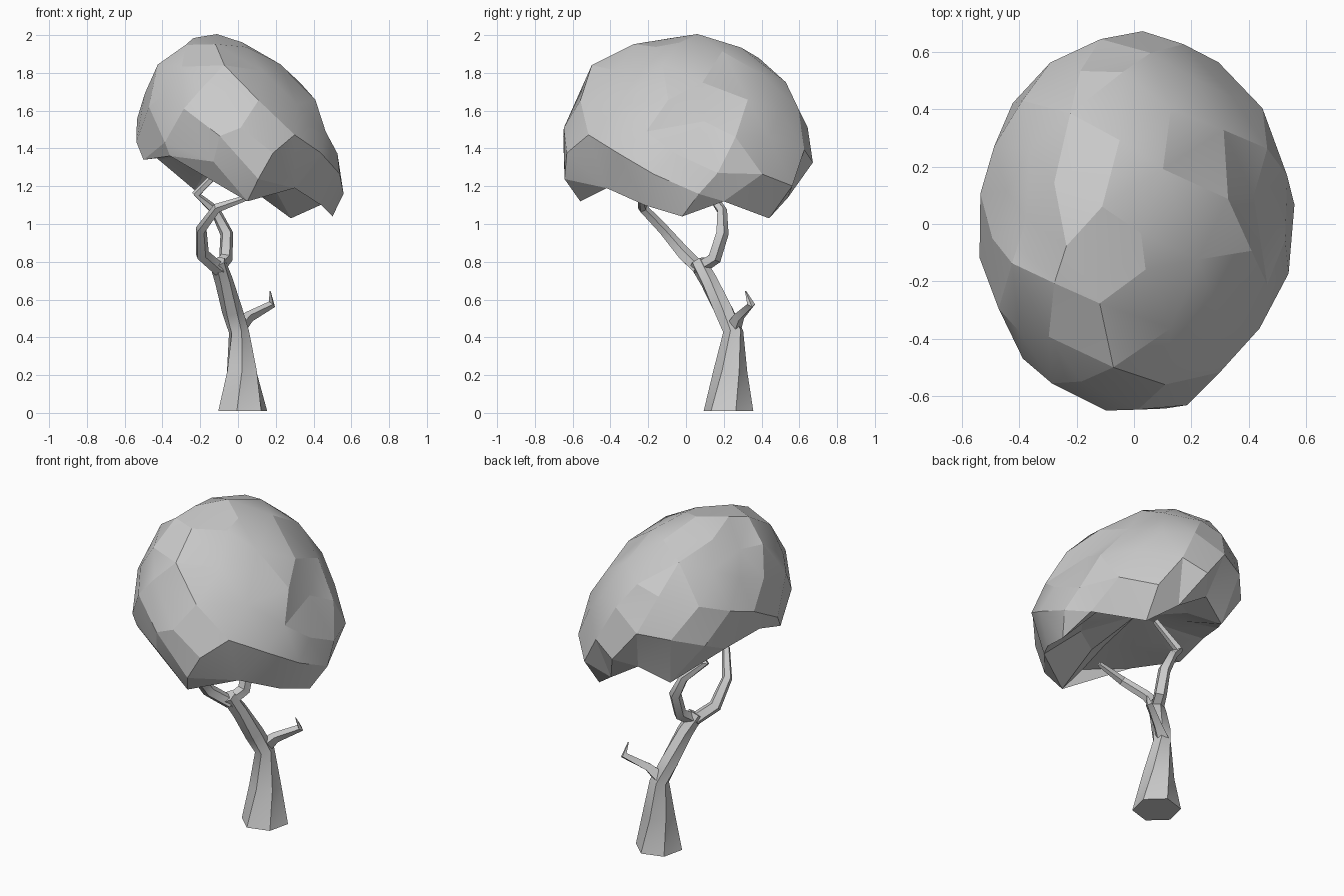
import bpy, bmesh, math, random
from mathutils import Vector

random.seed(4)
cube = bpy.data.objects.get("Cube")
if cube:
    bpy.data.objects.remove(cube, do_unlink=True)

grey = bpy.data.materials.new("plain_grey")
grey.use_nodes = True
GREY = (0.6, 0.6, 0.6, 1)
grey.diffuse_color = GREY
grey.node_tree.nodes["Principled BSDF"].inputs["Base Color"].default_value = GREY


def finish(bm, name, angle):
    """Turn a bmesh into a shaded object."""
    mesh = bpy.data.meshes.new(name)
    bm.to_mesh(mesh)
    bm.free()
    mesh.materials.append(grey)
    obj = bpy.data.objects.new(name, mesh)
    bpy.context.collection.objects.link(obj)
    bpy.ops.object.select_all(action="DESELECT")
    obj.select_set(True)
    bpy.context.view_layer.objects.active = obj
    bpy.ops.object.shade_smooth_by_angle(angle=math.radians(angle))


def limb(name, path, sides, twist=0.0):
    """Low-poly tube through (x, y, z, radius) stations."""
    bm = bmesh.new()
    pts = [Vector(p[:3]) for p in path]
    rings = []
    for i, p in enumerate(pts):
        tangent = (pts[min(i + 1, len(pts) - 1)] - pts[max(i - 1, 0)]).normalized()
        if i == 0 and name == "trunk":
            tangent = Vector((0, 0, 1))
        u = Vector((1, 0.3, 0))
        u = (u - tangent * u.dot(tangent)).normalized()
        v = tangent.cross(u)
        ring = []
        for k in range(sides):
            a = math.tau * k / sides + twist * i
            ring.append(bm.verts.new(p + (u * math.cos(a) + v * math.sin(a)) * path[i][3]))
        rings.append(ring)
    for low, high in zip(rings, rings[1:]):
        for k in range(sides):
            n = (k + 1) % sides
            bm.faces.new((low[k], low[n], high[n]))
            bm.faces.new((low[k], high[n], high[k]))
    bm.faces.new(rings[0][::-1])
    bm.faces.new(rings[-1])
    finish(bm, name, 35)


# Leaning trunk with a flared foot, a stub and two branches
limb("trunk", [(.025, .225, .01, .135), (.02, .235, .22, .09), (.005, .25, .43, .055),
               (-.03, .2, .54, .055), (-.075, .12, .7, .048), (-.11, .06, .8, .045)], 6, 0.25)
limb("stub_branch", [(0, .25, .45, .045), (.06, .28, .51, .03), (.18, .345, .575, .022),
                     (.17, .315, .645, .003)], 4)
limb("front_branch", [(-.1, .07, .76, .038), (-.19, -.01, .84, .038), (-.195, -.12, .97, .03),
                      (-.11, -.23, 1.085, .026), (.05, -.24, 1.14, .015)], 5)
limb("back_branch", [(-.11, .06, .76, .038), (-.065, .15, .82, .038), (-.06, .19, .95, .036),
                     (-.12, .19, 1.07, .028), (-.22, .13, 1.16, .025), (-.07, .1, 1.31, .018)], 5)

# Canopy: slanted ellipsoid dome with a wavy lower rim
RX, RY, RZ, SLANT, MID = .55, .66, .61, -.18, 1.36


def to_model(p):
    return Vector((RX * p.x, RY * p.y, MID + SLANT * p.x + RZ * p.z))


def to_unit(p):
    x = p[0] / RX
    return Vector((x, p[1] / RY, (p[2] - MID - SLANT * x) / RZ))


rim = [to_unit(p) for p in [
    (.5, -.02, 1.04), (.48, .2, 1.12), (.28, .44, 1.03), (.13, .54, 1.14), (-.06, .55, 1.26),
    (-.23, .48, 1.18), (-.42, .22, 1.34), (-.5, 0, 1.4), (-.5, -.2, 1.34), (-.36, -.46, 1.36),
    (-.13, -.6, 1.33), (.05, -.56, 1.12), (.3, -.42, 1.19), (.44, -.22, 1.1)]]


def rim_height(p):
    near = min(rim, key=lambda r: (r.xy.normalized() - p.xy.normalized()).length)
    return near.z


bm = bmesh.new()
rim_verts = {bm.verts.new(r.normalized()): r for r in rim}
loop = list(rim_verts)
COUNT = 105
for i in range(COUNT):
    z = 1 - (2 * i + .3) / COUNT
    r, a = math.sqrt(1 - z * z), i * math.pi * (3 - math.sqrt(5))
    p = Vector((r * math.cos(a), r * math.sin(a), z))
    if z > rim_height(p) + .15:
        p += Vector([random.uniform(-.06, .06) for _ in range(3)])
        bm.verts.new(p.normalized())
bmesh.ops.convex_hull(bm, input=bm.verts[:])
bm.normal_update()
under = [f for f in bm.faces if all(v in rim_verts for v in f.verts) and f.normal.z < -.6]
bmesh.ops.delete(bm, geom=under, context="FACES")

# Hollows (and one bulge) shaping the dome: centre, reach, depth
hollows = [((.46, .05, 1.55), .17, .05), ((.36, .38, 1.6), .15, .04),
           ((-.42, -.42, 1.62), .16, .04), ((-.12, -.6, 1.6), .13, .03),
           ((-.44, .1, 1.82), .32, .065), ((.3, .52, 1.45), .2, .03),
           ((0, -.52, 1.78), .2, -.05)]
centre = Vector((0, 0, 1.4))
for v in bm.verts:
    if v in rim_verts:
        v.co = to_model(rim_verts[v])
        continue
    p = to_model(v.co * random.uniform(1, 1.025))
    for spot, reach, depth in hollows:
        d = (p - Vector(spot)).length
        if d < reach:
            p -= (p - centre).normalized() * depth * (1 - (d / reach) ** 2)
    v.co = p

# Overhanging leaf lip along the left flank
for v in bm.verts:
    x, y, z = v.co
    if x > .25 and -.2 < y < .42 and 1.62 < z < 1.8:
        v.co += Vector((.03, 0, -.03))

# Shallow hollow underside rising from the rim
peak = Vector((-.03, -.02, 1.38))
apex = bm.verts.new(peak)
inner = []
for v in loop:
    p = v.co.lerp(peak, .4)
    p.z = v.co.z * .35 + peak.z * .65
    inner.append(bm.verts.new(p))
for k in range(len(loop)):
    n = (k + 1) % len(loop)
    bm.faces.new((loop[k], inner[k], inner[n], loop[n]))
    bm.faces.new((inner[k], apex, inner[n]))
finish(bm, "canopy", 15)
